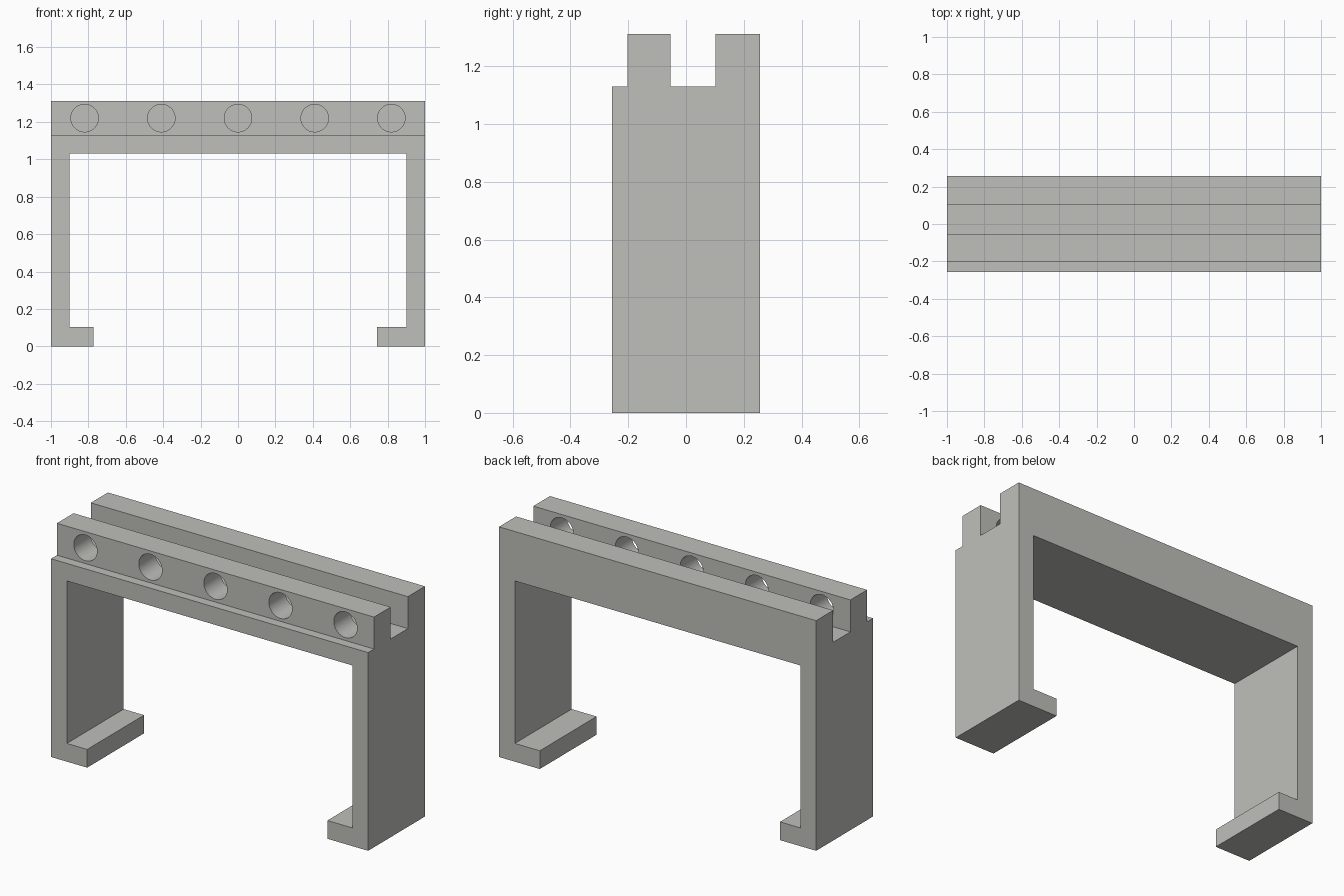
import bpy, bmesh, math
from mathutils import Matrix, Vector

if "Cube" in bpy.data.objects:
    bpy.data.objects.remove(bpy.data.objects["Cube"])

DEPTH = 0.256            # half depth of the bracket
TOP, STEP = 1.312, 1.13  # rail top and channel floor

grey = bpy.data.materials.new("warm_grey")
grey.diffuse_color = (0.52, 0.52, 0.495, 1)
grey.use_nodes = True
grey.node_tree.nodes["Principled BSDF"].inputs["Base Color"].default_value = grey.diffuse_color


def make_object(name, bm):
    bmesh.ops.recalc_face_normals(bm, faces=bm.faces)
    mesh = bpy.data.meshes.new(name)
    bm.to_mesh(mesh)
    bm.free()
    mesh.materials.append(grey)
    obj = bpy.data.objects.new(name, mesh)
    bpy.context.collection.objects.link(obj)
    return obj


def box(name, lo, hi):
    lo, hi = Vector(lo), Vector(hi)
    bm = bmesh.new()
    bmesh.ops.create_cube(bm, size=1, matrix=Matrix.Translation((lo + hi) / 2)
                          @ Matrix.Diagonal((*(hi - lo), 1)))
    return make_object(name, bm)


def rod_y(name, x, z, radius, y0, y1):
    bm = bmesh.new()
    bmesh.ops.create_cone(bm, cap_ends=True, segments=48, radius1=radius,
                          radius2=radius, depth=y1 - y0,
                          matrix=Matrix.Translation((x, (y0 + y1) / 2, z))
                          @ Matrix.Rotation(math.pi / 2, 4, 'X'))
    return make_object(name, bm)


def cut(target, cutter):
    mod = target.modifiers.new("cut", 'BOOLEAN')
    mod.operation = 'DIFFERENCE'
    mod.solver = 'EXACT'
    mod.object = cutter
    bpy.context.view_layer.objects.active = target
    bpy.ops.object.modifier_apply(modifier=mod.name)
    bpy.data.objects.remove(cutter)


# Bracket: bridge with two legs and inward feet, extruded front to back
profile = [(-1, 0), (-0.772, 0), (-0.772, 0.104), (-0.9, 0.104),
           (-0.9, 1.03), (0.9, 1.03), (0.9, 0.104), (0.743, 0.104),
           (0.743, 0), (1, 0), (1, TOP), (-1, TOP)]
bm = bmesh.new()
face = bm.faces.new([bm.verts.new((x, -DEPTH, z)) for x, z in profile])
side = bmesh.ops.extrude_face_region(bm, geom=[face])["geom"]
bmesh.ops.translate(bm, vec=(0, 2 * DEPTH, 0),
                    verts=[v for v in side if isinstance(v, bmesh.types.BMVert)])
bracket = make_object("bracket", bm)

# Front ledge and the channel between the two rails
cut(bracket, box("ledge_cutter", (-1.1, -0.4, STEP), (1.1, -0.203, 1.5)))
cut(bracket, box("channel_cutter", (-1.1, -0.053, STEP), (1.1, 0.102, 1.5)))

# Row of five holes through the front rail only
for i in range(-2, 3):
    cut(bracket, rod_y("hole_cutter", i * 0.41, 1.22, 0.0735, -0.3, 0.02))

# Smooth hole walls, crisp edges elsewhere
bpy.ops.object.select_all(action='DESELECT')
bracket.select_set(True)
bpy.context.view_layer.objects.active = bracket
bpy.ops.object.shade_smooth_by_angle(angle=math.radians(30))
